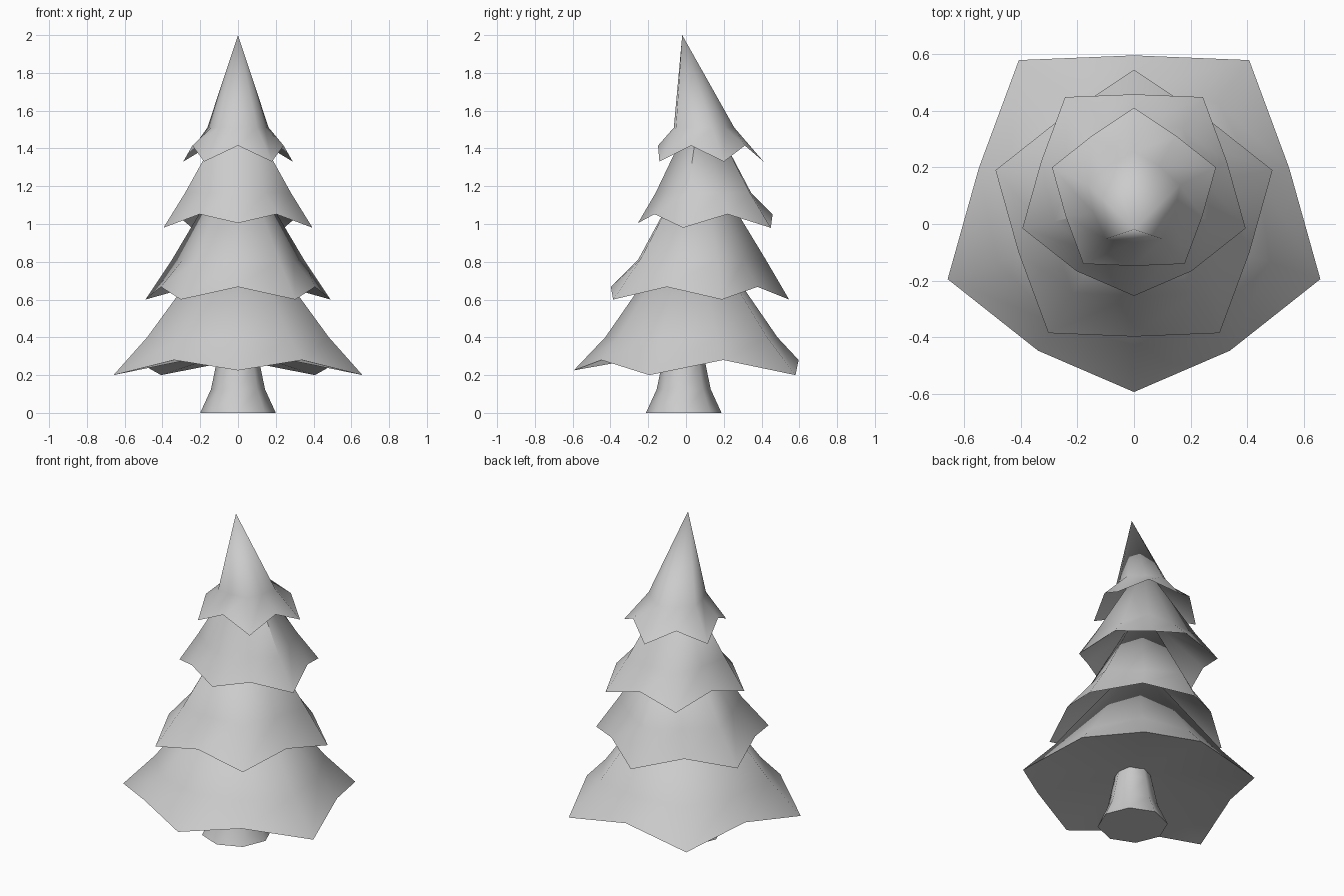
import bpy
import bmesh
from math import sin, cos, radians

cube = bpy.data.objects.get("Cube")
if cube:
    bpy.data.objects.remove(cube)

grey = bpy.data.materials.new("plain_grey")
grey.use_nodes = True
colour = (0.6, 0.6, 0.6, 1)
grey.diffuse_color = colour
grey.node_tree.nodes["Principled BSDF"].inputs["Base Color"].default_value = colour


def finish(name, bm):
    """Turn the bmesh into a smooth shaded object with crisp rims."""
    bmesh.ops.recalc_face_normals(bm, faces=bm.faces)
    mesh = bpy.data.meshes.new(name)
    bm.to_mesh(mesh)
    bm.free()
    mesh.materials.append(grey)
    obj = bpy.data.objects.new(name, mesh)
    bpy.context.collection.objects.link(obj)
    bpy.ops.object.select_all(action="DESELECT")
    obj.select_set(True)
    bpy.context.view_layer.objects.active = obj
    bpy.ops.object.shade_smooth_by_angle(angle=radians(60))


def bridge(bm, low, high):
    for i in range(len(low)):
        j = (i + 1) % len(low)
        bm.faces.new((low[i], low[j], high[j], high[i]))


def fan(bm, ring, point):
    tip = bm.verts.new(point)
    for i in range(len(ring)):
        bm.faces.new((ring[i], ring[(i + 1) % len(ring)], tip))


def star_ring(bm, radius, inner, y, tip_z, notch_z, front, lift=0):
    """Ten points, tips alternating with notches; the first faces front or back."""
    ring = []
    for i in range(10):
        a = radians(36 * i + (-90 if front else 90))
        is_tip = i % 2 == 0
        r = radius if is_tip else inner
        z = tip_z if is_tip else notch_z
        if front and i == 0:        # front tip is tucked in and raised
            r, z = r * 0.885, z + lift
        ring.append(bm.verts.new((r * cos(a), y + r * sin(a), z)))
    return ring


def branch_tier(name, radius, y, z, notch, front, ring, apex, hollow):
    bm = bmesh.new()
    rim = star_ring(bm, radius, radius * 0.833, y, z, notch, front, 0.025)
    tip_r, notch_r, ring_y, ring_z = ring
    upper = star_ring(bm, radius * tip_r, radius * notch_r, ring_y, ring_z, ring_z, front)
    bridge(bm, rim, upper)
    fan(bm, upper, (0, *apex))
    fan(bm, rim, (0, y, notch + hollow))   # hollowed underside
    finish(name, bm)


# Branch tiers, alternating their tips towards the front and the back
branch_tier("bottom_branches", 0.693, 0.019, 0.2, 0.28, True,
            (0.73, 0.67, 0.02, 0.4), (0.03, 1.06), 0.055)
branch_tier("lower_branches", 0.515, 0.031, 0.6, 0.667, False,
            (0.715, 0.6, 0.055, 0.81), (0.065, 1.4), 0.36)
branch_tier("upper_branches", 0.415, 0.113, 0.98, 1.052, True,
            (0.71, 0.59, 0.1, 1.165), (0.08, 1.67), 0.27)
branch_tier("top_branches", 0.305, 0.106, 1.33, 1.415, False,
            (0.56, 0.49, 0.085, 1.51), (-0.02, 2.0), 0.18)

# Flared trunk
bm = bmesh.new()
rings = []
for r, z in ((0.2, 0), (0.143, 0.125), (0.115, 0.26), (0.1, 0.33)):
    rings.append([bm.verts.new((r * cos(radians(45 * i)), r * sin(radians(45 * i)) - 0.012, z))
                  for i in range(8)])
for low, high in zip(rings, rings[1:]):
    bridge(bm, low, high)
bm.faces.new(rings[0])
bm.faces.new(rings[-1])
finish("trunk", bm)
